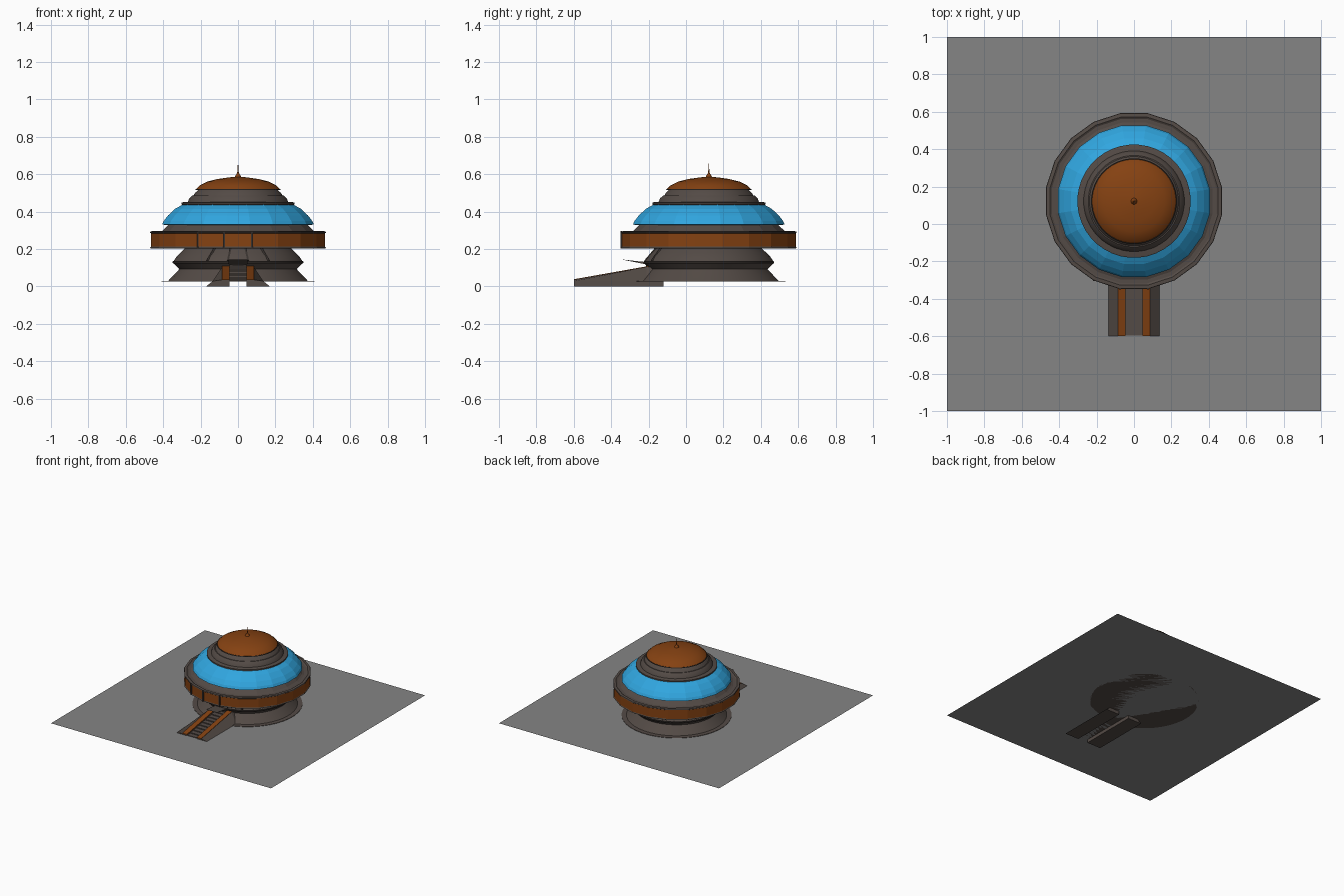
import bpy, bmesh, math
from mathutils import Vector

if "Cube" in bpy.data.objects:
    bpy.data.objects.remove(bpy.data.objects["Cube"])

CY = 0.122  # centre line of the round building


def material(name, rgb):
    m = bpy.data.materials.new(name)
    m.diffuse_color = (*rgb, 1)
    m.use_nodes = True
    m.node_tree.nodes["Principled BSDF"].inputs["Base Color"].default_value = m.diffuse_color
    return m


GREY = material("brown_grey", (0.088, 0.070, 0.061))
DARK = material("dark_trim", (0.040, 0.032, 0.028))
RUST = material("rust_orange", (0.235, 0.054, 0.006))
BLUE = material("sky_blue", (0.030, 0.380, 0.740))
SOIL = material("ground_grey", (0.235, 0.235, 0.235))


def finish(name, bm, mat, smooth=None, closed=True):
    if closed:
        bmesh.ops.recalc_face_normals(bm, faces=bm.faces)
    me = bpy.data.meshes.new(name)
    bm.to_mesh(me)
    bm.free()
    me.materials.append(mat)
    ob = bpy.data.objects.new(name, me)
    bpy.context.collection.objects.link(ob)
    if smooth:
        bpy.ops.object.select_all(action='DESELECT')
        ob.select_set(True)
        bpy.context.view_layer.objects.active = ob
        bpy.ops.object.shade_smooth_by_angle(angle=math.radians(smooth))
    return ob


def lathe(name, profile, mat, sides=40, smooth=30):
    """Closed solid of revolution from (radius, z) points, bottom to top."""
    bm = bmesh.new()
    rings = []
    for r, z in profile:
        rings.append([bm.verts.new((r * math.sin((i + .5) * math.tau / sides),
                                    CY - r * math.cos((i + .5) * math.tau / sides), z))
                      for i in range(sides)])
    for a, b in zip(rings, rings[1:]):
        for i in range(sides):
            j = (i + 1) % sides
            bm.faces.new((a[i], a[j], b[j], b[i]))
    bm.faces.new(rings[0][::-1])
    bm.faces.new(rings[-1])
    return finish(name, bm, mat, smooth)


def loft(name, sections, mat):
    """Solid through matching polygon cross-sections."""
    bm = bmesh.new()
    loops = [[bm.verts.new(p) for p in s] for s in sections]
    n = len(loops[0])
    for a, b in zip(loops, loops[1:]):
        for i in range(n):
            j = (i + 1) % n
            bm.faces.new((a[i], a[j], b[j], b[i]))
    bm.faces.new(loops[0])
    bm.faces.new(loops[-1])
    return finish(name, bm, mat)


def box(name, x0, x1, y0, y1, z0, z1, mat):
    return loft(name, [[(x, y0, z0), (x, y1, z0), (x, y1, z1), (x, y0, z1)]
                       for x in (x0, x1)], mat)


def bar(name, p, q, w, mat):
    """Thin rectangular strut from p to q."""
    p, q = Vector(p), Vector(q)
    d = (q - p).normalized()
    side = d.cross(Vector((0, 1, 0.01))).normalized() * w
    up = side.cross(d).normalized() * w
    return loft(name, [[c + side + up, c - side + up, c - side - up, c + side - up]
                       for c in (p, q)], mat)


# ground sheet
bm = bmesh.new()
bm.faces.new([bm.verts.new((x, y, 0.027)) for x, y in ((-1, -1), (1, -1), (1, 1), (-1, 1))])
finish("ground_sheet", bm, SOIL, closed=False)

# round base: foot disc, waisted wall, collar, upper wall
lathe("foot_disc", [(.41, .027), (.41, .030)], GREY)
lathe("lower_wall", [(.375, .029), (.345, .06), (.315, .092), (.345, .122)], GREY)
lathe("wall_collar", [(.345, .121), (.350, .124), (.350, .133), (.345, .136)], DARK)
lathe("upper_wall", [(.345, .135), (.33, .158), (.308, .18), (.28, .207)], GREY)

# faceted deck ring with rims
lathe("deck_underside", [(.27, .202), (.470, .202), (.476, .206), (.472, .212)], GREY, 20, None)
lathe("deck_band", [(.472, .208), (.472, .288)], RUST, 20, None)
lathe("deck_rim", [(.472, .284), (.476, .287), (.474, .294), (.455, .296), (.445, .290),
                   (.425, .290), (.41, .296), (.375, .33), (.36, .334)], GREY, 20, None)

# blue window dome
lathe("window_dome", [(.375, .328), (.411, .330), (.402, .350), (.378, .380),
                      (.340, .415), (.298, .438)], BLUE, 20, None)

# stepped grey crown
lathe("crown_rim", [(.295, .434), (.303, .437), (.303, .447), (.295, .450)], GREY)
lathe("crown_lower", [(.270, .449), (.262, .470), (.245, .486)], GREY)
lathe("crown_upper", [(.240, .484), (.230, .500), (.213, .516)], GREY)

# rust cap and spire
lathe("cap_rim", [(.213, .514), (.229, .516), (.227, .521)], DARK)
lathe("cap_dome", [(.226, .519), (.205, .540), (.165, .560), (.11, .574),
                   (.06, .581), (.018, .586)], RUST, smooth=40)
lathe("spire", [(.018, .584), (.012, .596), (.005, .606), (.0025, .625), (.001, .658)],
      RUST, 12)

# ribs on the front of the deck ring, at its corners
for k in (-1.5, -.5, .5):
    a = k * math.tau / 20
    bar("deck_rib", (.474 * math.sin(a), CY - .474 * math.cos(a), .203),
        (.474 * math.sin(a), CY - .474 * math.cos(a), .296), .005, DARK)

# stair flanks, rust rails and struts on both sides
for s in (-1, 1):
    flank = []
    for y, top in ((-.6, .035), (-.21, .104), (-.12, .104)):
        flank.append([(s * .045, y, 0), (s * .170, y, 0), (s * .135, y, .028),
                      (s * .085, y, top), (s * .045, y, top)])
    loft("stair_flank", flank, GREY)
    loft("stair_rail", [[(s * x, y, z + dz) for x, dz in
                         ((.045, 0), (.085, 0), (.085, .005), (.045, .005))]
                        for y, z in ((-.6, .033), (-.2, .104))], RUST)
    for x0, x1 in ((.165, .125), (.055, .040)):
        bar("wall_strut", (s * x0, CY - math.sqrt(.345**2 - x0**2), .135),
            (s * x1, CY - math.sqrt(.285**2 - x1**2), .204), .005, DARK)

# stair treads
STEPS = 10
for i in range(STEPS):
    y = -.595 + i * .039
    box("stair_tread", -.046, .046, y, y + .040, .027, .031 + i * .0068, GREY)

# doorway and thin pointed canopy
box("door_panel", -.045, .045, -.215, -.18, .09, .125, DARK)
loft("door_canopy", [[(x, -.345, .144), (x, -.215, .118), (x, -.215, .130)]
                     for x in (-.05, .05)], GREY)
